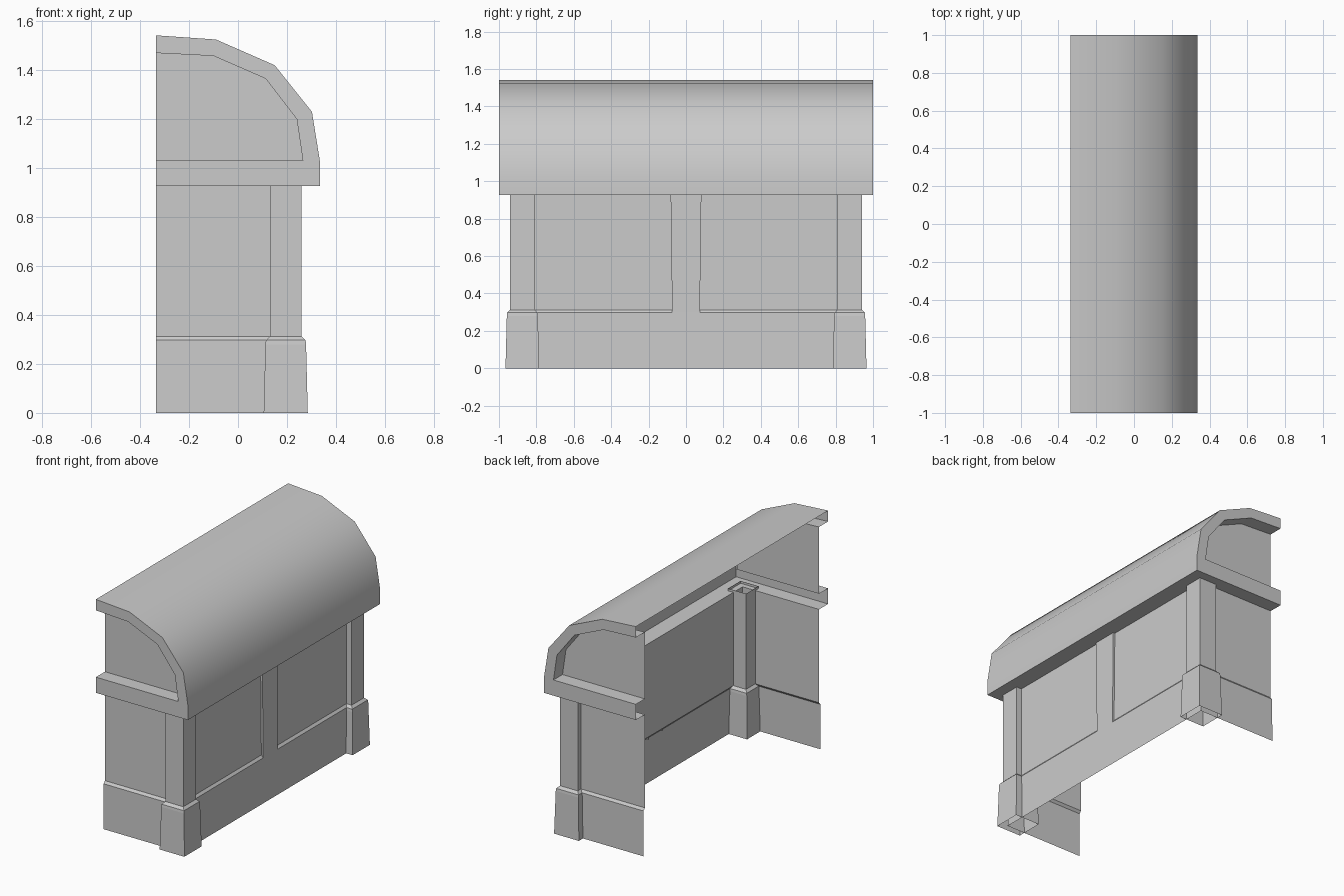
import bpy
import math

if "Cube" in bpy.data.objects:
    bpy.data.objects.remove(bpy.data.objects["Cube"], do_unlink=True)

stone = bpy.data.materials.new("plain_grey")
stone.use_nodes = True
GREY = (0.6, 0.6, 0.6, 1)
stone.diffuse_color = GREY
stone.node_tree.nodes["Principled BSDF"].inputs["Base Color"].default_value = GREY

CUT = -0.335       # open side of the half shell
WALL_X, WALL_Y = 0.222, 0.906
EAVE_Z = 0.927


def build(name, verts, faces, smooth=False):
    mesh = bpy.data.meshes.new(name)
    mesh.from_pydata(verts, [], faces)
    mesh.materials.append(stone)
    obj = bpy.data.objects.new(name, mesh)
    bpy.context.scene.collection.objects.link(obj)
    if smooth:
        bpy.ops.object.select_all(action='DESELECT')
        bpy.context.view_layer.objects.active = obj
        obj.select_set(True)
        bpy.ops.object.shade_smooth_by_angle(angle=math.radians(35))
    return obj


def loft(name, rings, closed=False, smooth=False):
    """Skin quads between rows of points of equal length."""
    n = len(rings[0])
    verts = [p for ring in rings for p in ring]
    faces = []
    for r in range(len(rings) - 1):
        for i in range(n if closed else n - 1):
            j = (i + 1) % n
            faces.append((r * n + i, r * n + j, (r + 1) * n + j, (r + 1) * n + i))
    return build(name, verts, faces, smooth)


def at_y(profile, y):
    return [(x, y, z) for x, z in profile]


# Barrel roof skin
outer = [(CUT, 1.542), (-0.09, 1.525), (0.15, 1.42), (0.302, 1.23),
         (0.335, 1.025), (0.335, EAVE_Z)]
inner = [(CUT, 1.47), (-0.1, 1.458), (0.113, 1.365), (0.24, 1.2), (0.265, 1.03)]
loft("roof", [at_y(outer, 1), at_y(outer, -1)], smooth=True)

# Gable ends: arched frame, reveal, recessed panel and beam
sill = [(0.265, 1.03), (CUT, 1.03)]
beam = [(0.335, 1.03), (0.335, EAVE_Z), (CUT, EAVE_Z), (CUT, 1.03), (0.265, 1.03)]
for side, s in (("front", -1), ("back", 1)):
    flip = 1 if s < 0 else -1
    loft(side + "_gable_frame", [at_y(inner, s)[::flip], at_y(outer[:5], s)[::flip]])
    loft(side + "_gable_reveal", [at_y(inner, s * WALL_Y)[::flip], at_y(inner, s)[::flip]], smooth=True)
    loft(side + "_gable_sill", [at_y(sill, s * WALL_Y)[::flip], at_y(sill, s)[::flip]])
    for part, outline, y in (("panel", inner + [sill[1]], WALL_Y), ("beam", beam, 1)):
        pts = at_y(outline, s * y)[::-flip]
        build(f"{side}_gable_{part}", pts, [tuple(range(len(pts)))])


# U-shaped path around the three walled sides
def u_path(x, y, z):
    return [(CUT, -y, z), (x, -y, z), (x, y, z), (CUT, y, z)]


# Eave soffit
loft("eave_soffit", [u_path(WALL_X, WALL_Y, EAVE_Z), u_path(0.335, 1, EAVE_Z)])

# Walls with a thicker plinth and sloped ledge
wall_steps = [(0.016, 0), (0.013, 0.297), (0, 0.313), (0, EAVE_Z)]
loft("walls", [u_path(WALL_X + d, WALL_Y + d, z) for d, z in wall_steps])

# Middle pilaster on the long wall
PX = WALL_X + 0.013


def pilaster_ring(half, z):
    return [(WALL_X, -half, z), (PX, -half, z), (PX, half, z), (WALL_X, half, z)]


loft("middle_pilaster", [pilaster_ring(0.074, 0.297), pilaster_ring(0.082, EAVE_Z)])


# Corner columns on splayed bases
def square(cx, cy, h, z):
    return [(cx - h, cy - h, z), (cx + h, cy - h, z), (cx + h, cy + h, z), (cx - h, cy + h, z)]


column_steps = [(0.09, 0), (0.083, 0.28), (0.081, 0.297), (0.065, 0.313), (0.065, EAVE_Z + 0.015)]
for side, s in (("front", -1), ("back", 1)):
    loft(side + "_corner_column",
         [square(0.195, s * 0.875, h, z) for h, z in column_steps], closed=True)
